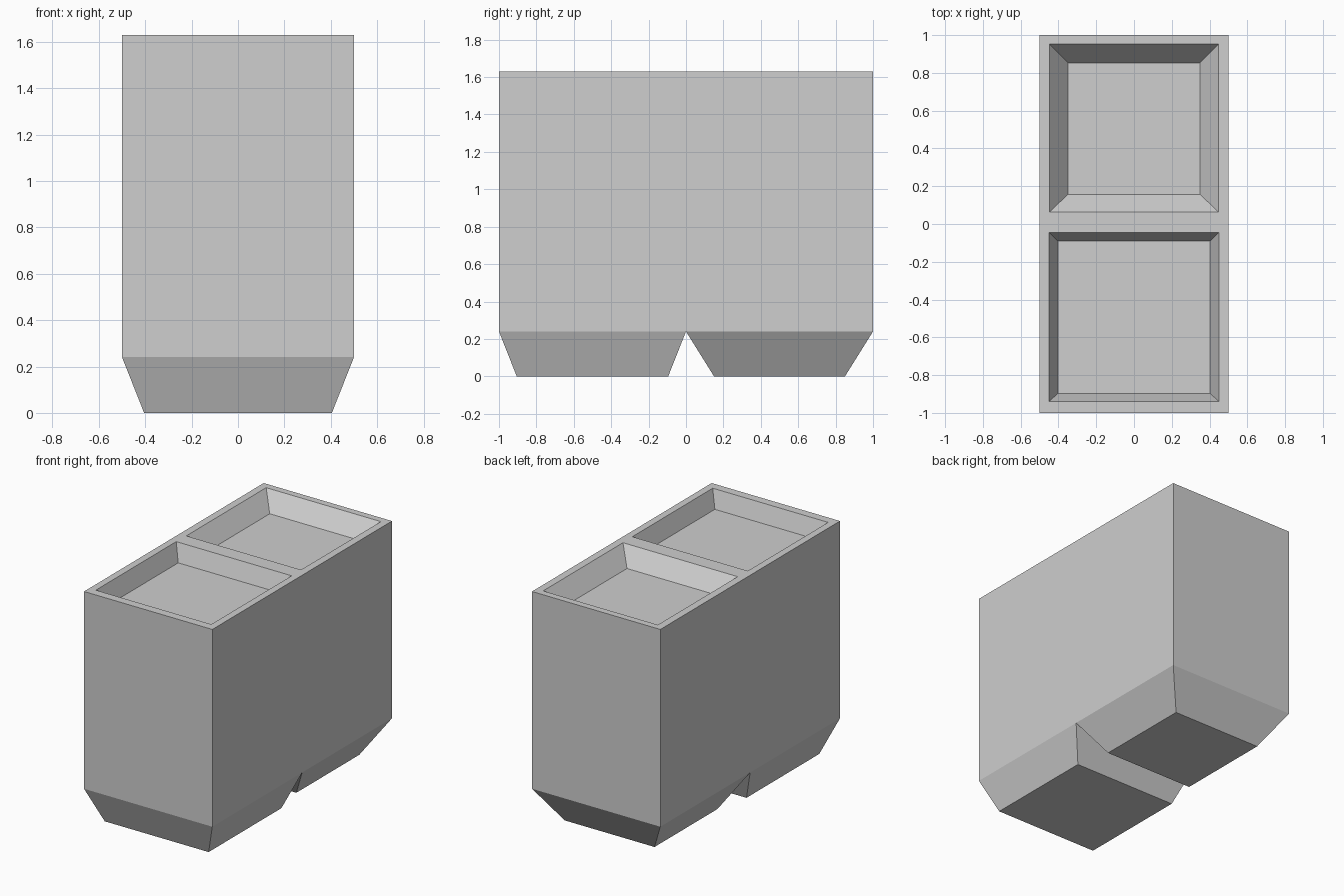
import bpy
import bmesh

if "Cube" in bpy.data.objects:
    bpy.data.objects.remove(bpy.data.objects["Cube"], do_unlink=True)

GREY = (0.62, 0.62, 0.62, 1)
grey = bpy.data.materials.new("light_grey")
grey.use_nodes = True
grey.diffuse_color = GREY
grey.node_tree.nodes["Principled BSDF"].inputs["Base Color"].default_value = GREY

TOP, SHOULDER, FLOOR = 1.63, 0.24, 1.51


def ring(bm, half_width, front, back, z):
    """Rectangle of vertices, counter-clockwise from above."""
    corners = [(-1, front), (1, front), (1, back), (-1, back)]
    return [bm.verts.new((side * half_width, y, z)) for side, y in corners]


def bridge(bm, lower, upper):
    for i in range(4):
        j = (i + 1) % 4
        bm.faces.new((lower[i], lower[j], upper[j], upper[i]))


def make_bin(name, front, back, foot, rim, floor):
    """Open-topped box with a tapered foot; each span is (half width, front, back)."""
    bm = bmesh.new()
    rings = [ring(bm, *foot, 0),
             ring(bm, 0.5, front, back, SHOULDER),
             ring(bm, 0.5, front, back, TOP),
             ring(bm, *rim, TOP),
             ring(bm, *floor, FLOOR)]
    for lower, upper in zip(rings, rings[1:]):
        bridge(bm, lower, upper)
    bm.faces.new(rings[0][::-1])
    bm.faces.new(rings[-1])
    # The two halves meet at the middle, so drop the hidden shared wall
    shared = [f for f in bm.faces if all(abs(v.co.y) < 1e-5 for v in f.verts)]
    bmesh.ops.delete(bm, geom=shared, context="FACES_ONLY")
    bmesh.ops.recalc_face_normals(bm, faces=bm.faces[:])
    mesh = bpy.data.meshes.new(name)
    bm.to_mesh(mesh)
    bm.free()
    mesh.materials.append(grey)
    obj = bpy.data.objects.new(name, mesh)
    bpy.context.collection.objects.link(obj)


# Front half: wide foot and steep-sided recess
make_bin("front_block", -1, 0,
         foot=(0.405, -0.905, -0.095),
         rim=(0.45, -0.94, -0.045),
         floor=(0.403, -0.897, -0.09))

# Back half: narrower foot and more sloped recess
make_bin("back_block", 0, 1,
         foot=(0.35, 0.15, 0.85),
         rim=(0.447, 0.063, 0.952),
         floor=(0.35, 0.157, 0.853))
